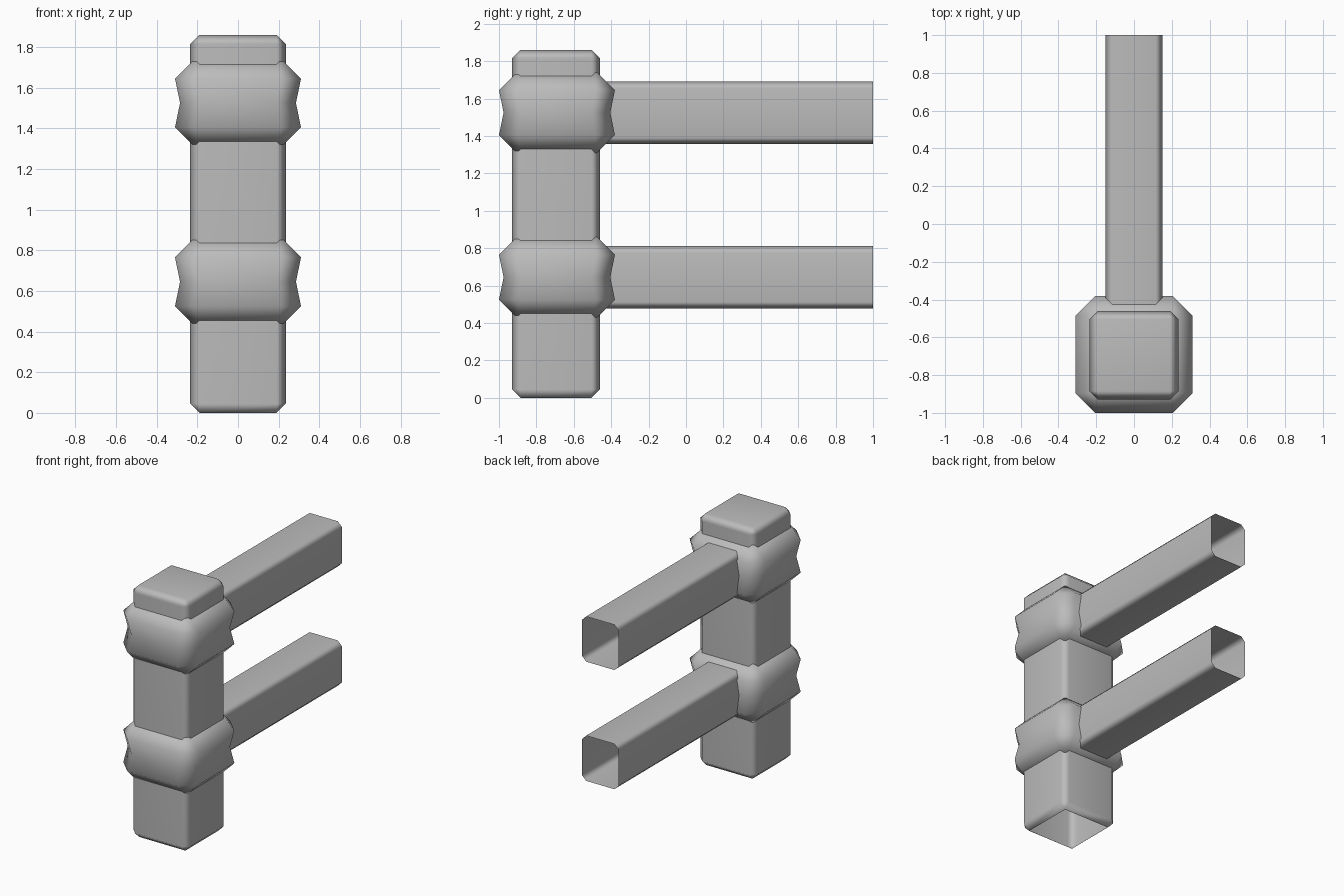
import bpy
import bmesh
from mathutils import Vector

cube = bpy.data.objects.get("Cube")
if cube:
    bpy.data.objects.remove(cube, do_unlink=True)

grey = bpy.data.materials.new("plain grey")
grey.use_nodes = True
colour = (0.5, 0.5, 0.5, 1.0)
grey.diffuse_color = colour
grey.node_tree.nodes["Principled BSDF"].inputs["Base Color"].default_value = colour


def chamfered_box(low, high, chamfer, along=None):
    """Box with chamfered edges; 'along' limits the chamfer to one axis."""
    low, high = Vector(low), Vector(high)
    size, middle = high - low, (low + high) / 2
    bm = bmesh.new()
    bmesh.ops.create_cube(bm, size=1)
    for v in bm.verts:
        v.co = Vector(a * b for a, b in zip(v.co, size)) + middle
    edges = [e for e in bm.edges if along is None
             or abs((e.verts[0].co - e.verts[1].co)[along]) > 0.01]
    bmesh.ops.bevel(bm, geom=edges, offset=chamfer, offset_type='OFFSET',
                    segments=1, profile=0.5, affect='EDGES')
    return bm


def remove_faces(bm, test):
    bm.normal_update()
    bmesh.ops.delete(bm, geom=[f for f in bm.faces if test(f.normal)], context='FACES')


def finish(name, bm):
    mesh = bpy.data.meshes.new(name)
    bm.to_mesh(mesh)
    bm.free()
    mesh.materials.append(grey)
    for p in mesh.polygons:
        p.use_smooth = True
    obj = bpy.data.objects.new(name, mesh)
    bpy.context.collection.objects.link(obj)
    # broad faces stay flat while the chamfers blend
    obj.modifiers.new("soft chamfers", 'WEIGHTED_NORMAL')
    return obj


# Upright post, open underneath
post = chamfered_box((-0.235, -0.93, 0), (0.235, -0.46, 1.86), 0.045)
remove_faces(post, lambda n: n.z < -0.99)
finish("post", post)

for label, z in (("lower", 0.645), ("upper", 1.525)):
    # Swollen collar, pinched at its waist
    collar = chamfered_box((-0.31, -1.0, z - 0.225), (0.31, -0.38, z + 0.225), 0.105)
    bmesh.ops.bisect_plane(collar, geom=collar.verts[:] + collar.edges[:] + collar.faces[:],
                           plane_co=(0, 0, z), plane_no=(0, 0, 1))
    for v in collar.verts:
        if abs(v.co.z - z) < 0.001:
            v.co.x *= 0.92
            v.co.y = -0.69 + (v.co.y + 0.69) * 0.92
    finish(label + "_collar", collar)

    # Hollow rail, open at both ends
    rail = chamfered_box((-0.15, -0.6, z - 0.168), (0.15, 1.0, z + 0.166), 0.035, along=1)
    remove_faces(rail, lambda n: abs(n.y) > 0.99)
    finish(label + "_rail", rail)
